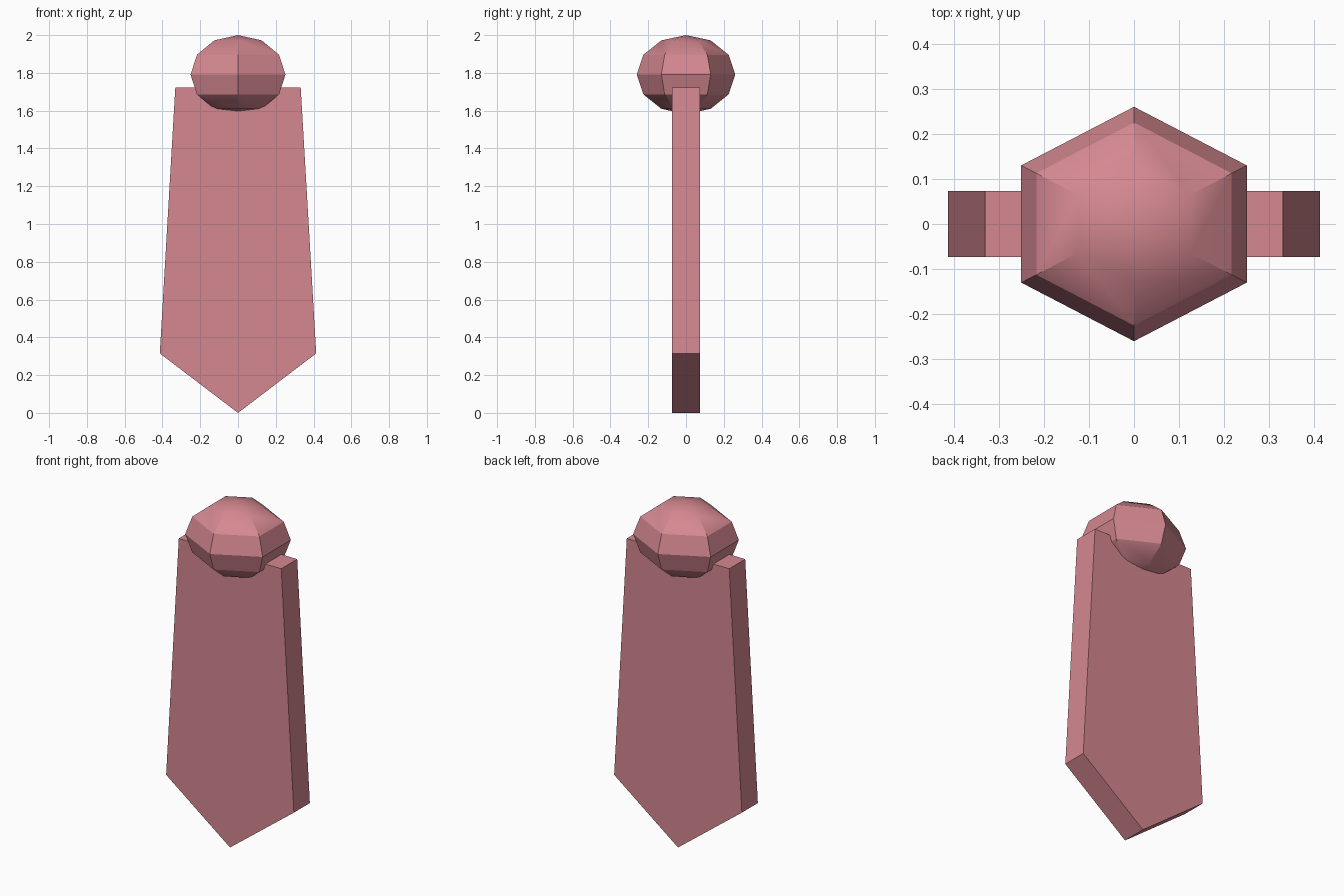
import bpy, bmesh, math
from mathutils import Matrix

cube = bpy.data.objects.get("Cube")
if cube:
    bpy.data.objects.remove(cube, do_unlink=True)

# Single dusty pink material
COLOUR = (0.66, 0.245, 0.28, 1.0)
pink = bpy.data.materials.new("dusty_pink")
pink.use_nodes = True
pink.diffuse_color = COLOUR
pink.node_tree.nodes["Principled BSDF"].inputs["Base Color"].default_value = COLOUR


def add_object(name, bm):
    bmesh.ops.recalc_face_normals(bm, faces=bm.faces[:])
    mesh = bpy.data.meshes.new(name)
    bm.to_mesh(mesh)
    bm.free()
    mesh.materials.append(pink)
    obj = bpy.data.objects.new(name, mesh)
    bpy.context.collection.objects.link(obj)
    return obj


# Tie blade: pointed outline extruded front to back
HALF_DEPTH = 0.074
outline = [(0, 0), (0.414, 0.315), (0.332, 1.722), (-0.332, 1.722), (-0.414, 0.315)]
bm = bmesh.new()
face = bm.faces.new([bm.verts.new((x, -HALF_DEPTH, z)) for x, z in outline])
extruded = bmesh.ops.extrude_face_region(bm, geom=[face], use_keep_orig=True)
for v in extruded["geom"]:
    if isinstance(v, bmesh.types.BMVert):
        v.co.y = HALF_DEPTH
add_object("tie_blade", bm)

# Knot: six-sided squashed sphere with a corner pointing forward
bm = bmesh.new()
bmesh.ops.create_uvsphere(bm, u_segments=6, v_segments=6, radius=1)
corner_turn = math.pi / 2 - max(
    (math.atan2(v.co.y, v.co.x) for v in bm.verts if abs(v.co.z) < 0.01))
place = (Matrix.Translation((0, 0, 1.791))
         @ Matrix.Diagonal((0.29, 0.261, 0.209, 1))
         @ Matrix.Rotation(corner_turn, 4, "Z"))
bmesh.ops.transform(bm, matrix=place, verts=bm.verts)
knot = add_object("tie_knot", bm)

# Soften the knot's shallow edges, keep its corners sharp
bpy.ops.object.select_all(action="DESELECT")
knot.select_set(True)
bpy.context.view_layer.objects.active = knot
bpy.ops.object.shade_smooth_by_angle(angle=math.radians(30))
